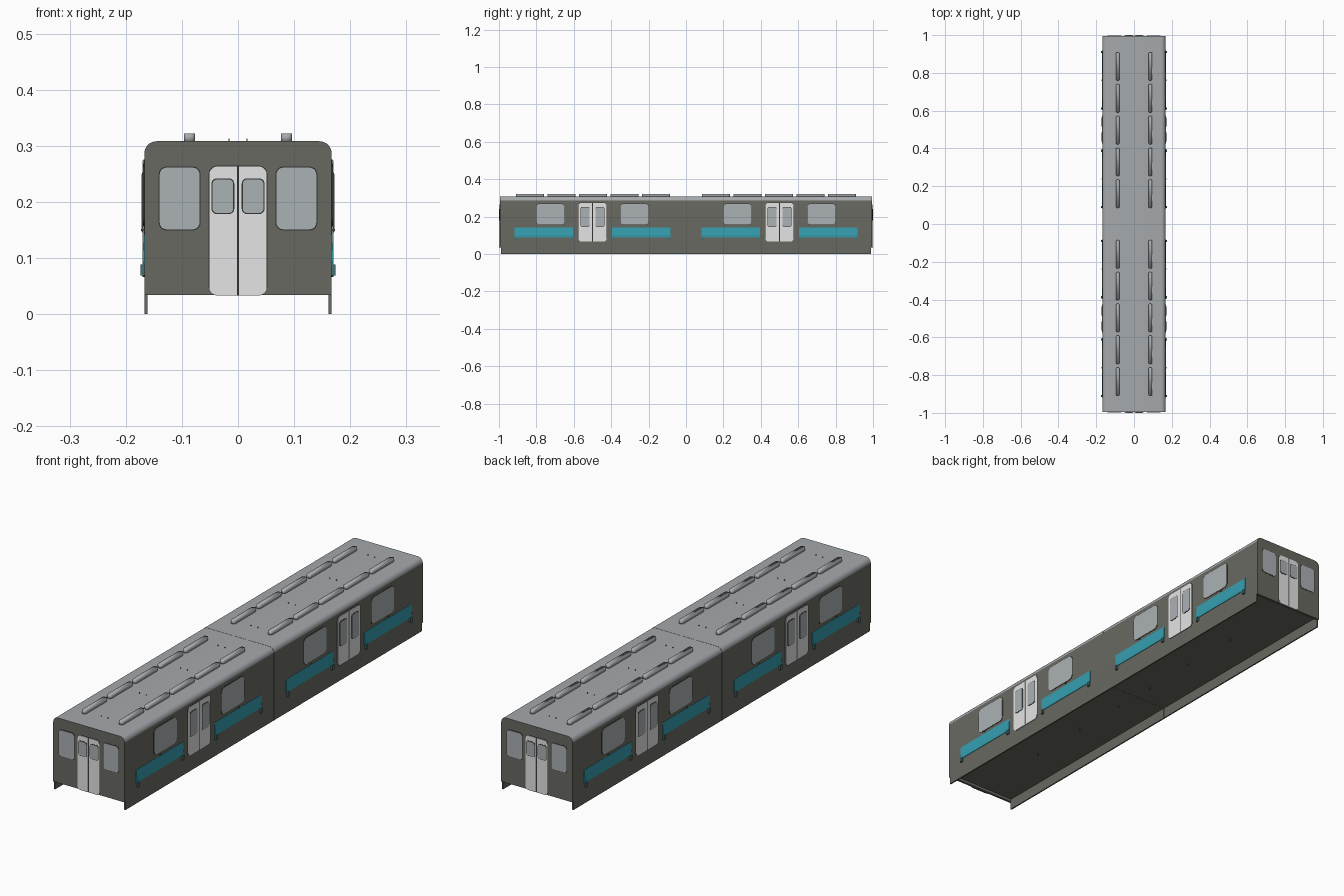
import bpy, bmesh, math
from mathutils import Matrix, Vector

cube = bpy.data.objects.get("Cube")
if cube:
    bpy.data.objects.remove(cube, do_unlink=True)


def material(name, r, g, b):
    m = bpy.data.materials.new(name)
    m.use_nodes = True
    m.diffuse_color = (r, g, b, 1)
    m.node_tree.nodes["Principled BSDF"].inputs["Base Color"].default_value = (r, g, b, 1)
    return m


BODY = material("dark olive grey", 0.14, 0.14, 0.12)
ROOF = material("roof grey", 0.38, 0.40, 0.415)
GLASS = material("window grey", 0.41, 0.44, 0.46)
DOOR = material("door white", 0.78, 0.78, 0.78)
TEAL = material("teal", 0.036, 0.35, 0.44)
BRACKET = material("muted teal", 0.06, 0.16, 0.16)
SEAL = material("black rubber", 0.03, 0.03, 0.028)

UP = Vector((0, 0, 1))


def frame(normal, origin):
    """Local axes: across, up, outward from a vertical surface."""
    n = Vector(normal)
    across = UP.cross(n)
    m = Matrix((across, UP, n)).transposed().to_4x4()
    m.translation = origin
    return m


def rounded(u0, u1, v0, v1, radii, steps=5):
    """Rectangle outline; radii run lower left, lower right, upper right, upper left."""
    corners = [(u0, v0, 1, 1), (u1, v0, -1, 1), (u1, v1, -1, -1), (u0, v1, 1, -1)]
    pts = []
    for i, ((u, v, su, sv), r) in enumerate(zip(corners, radii)):
        if r == 0:
            pts.append((u, v))
            continue
        for k in range(steps + 1):
            a = math.pi * (1 + i / 2 + k / steps / 2)
            pts.append((u + su * r + r * math.cos(a), v + sv * r + r * math.sin(a)))
    return pts


def prism(name, pts, matrix, depth, mat, start=0.0):
    """Extrude a flat outline along the outward axis of the frame."""
    bm = bmesh.new()
    face = bm.faces.new([bm.verts.new((u, v, start)) for u, v in pts])
    ext = bmesh.ops.extrude_face_region(bm, geom=[face])
    top = [g for g in ext["geom"] if isinstance(g, bmesh.types.BMVert)]
    bmesh.ops.translate(bm, verts=top, vec=(0, 0, depth))
    bmesh.ops.transform(bm, matrix=matrix, verts=bm.verts)
    bmesh.ops.recalc_face_normals(bm, faces=bm.faces)
    mesh = bpy.data.meshes.new(name)
    bm.to_mesh(mesh)
    bm.free()
    mesh.materials.append(mat)
    obj = bpy.data.objects.new(name, mesh)
    bpy.context.collection.objects.link(obj)
    return obj


def box(name, xs, ys, z0, z1, mat):
    (x0, x1), (y0, y1) = sorted(xs), sorted(ys)
    return prism(name, rounded(x0, x1, y0, y1, (0,) * 4), Matrix.Translation((0, 0, z0)), z1 - z0, mat)


def window(name, m, u, v0, v1, w, r, lift=0.0):
    """Glass plate on a slightly larger rubber seal."""
    e = 0.002
    prism(name + "_seal", rounded(u - w / 2 - e, u + w / 2 + e, v0 - e, v1 + e, (r + e,) * 4),
          m, 0.001, SEAL, lift)
    prism(name + "_glass", rounded(u - w / 2, u + w / 2, v0, v1, (r,) * 4), m, 0.002, GLASS, lift)


def double_door(name, m, u, half, v0, v1, r, pane, p0, p1):
    """Two leaves with a narrow gap, each with its own pane."""
    e = 0.0015
    prism(name + "_seal", rounded(u - half - e, u + half + e, v0, v1 + e, (r + e,) * 4),
          m, 0.001, SEAL)
    left = rounded(u - half, u - e, v0, v1, (r, 0, 0, r))
    right = rounded(u + e, u + half, v0, v1, (0, r, r, 0))
    for side, pts in ((-1, left), (1, right)):
        prism(name + "_leaf", pts, m, 0.003, DOOR)
        window(name + "_pane", m, u + side * half * 0.53, p0, p1, pane, 0.008, 0.003)


WALL = 0.167
SKIRT = 0.161
END = 0.995
SILL = 0.034
FLOOR = 0.046
TOP = 0.308

# Two car body halves with rounded roof edges, meeting at a hairline seam
for end in (-1, 1):
    outline = rounded(-WALL, WALL, FLOOR, TOP, (0, 0, 0.022, 0.022), 7)
    body = prism("car_body", outline, frame((0, end, 0), (0, 0, 0)), END - 0.0005, BODY, 0.0005)
    body.data.materials.append(ROOF)
    for f in body.data.polygons:
        if abs(f.normal.y) < 0.5 and f.center.z > 0.28:
            f.material_index = 1
    body.select_set(True)
    bpy.context.view_layer.objects.active = body
    bpy.ops.object.shade_smooth_by_angle(angle=math.radians(35))
    body.select_set(False)

# Front and rear ends
for end in (-1, 1):
    m = frame((0, end, 0), (0, end * END, 0))
    box("end_sill", (-SKIRT, SKIRT), (end * (END - 0.01), end * END), SILL, FLOOR, BODY)
    double_door("end_door", m, 0, 0.051, 0.033, 0.263, 0.014, 0.037, 0.18, 0.24)
    for u in (-0.104, 0.104):
        window("end_window", m, u, 0.151, 0.261, 0.071, 0.012)

# Long sides
PANEL = [(0.164, 0.087), (0.169, 0.087), (0.1705, 0.101), (0.168, 0.142), (0.164, 0.142)]
for side in (-1, 1):
    m = frame((side, 0, 0), (side * WALL, 0, 0))
    for half in (-1, 1):
        # Skirt: full length above the sill line, slightly shorter below it
        for reach, z0, z1 in ((0.99, 0, SILL), (END, SILL, FLOOR)):
            box("side_skirt", (side * SKIRT, side * WALL), (half * 0.0005, half * reach), z0, z1, BODY)

        centre = half * 0.5
        double_door("side_door", m, side * centre, 0.075, 0.066, 0.274, 0.016, 0.045, 0.147, 0.25)
        for offset in (-0.225, 0.225):
            window("side_window", m, side * (centre + offset), 0.157, 0.268, 0.15, 0.018)
            y = centre + offset * 1.16
            # Creased teal panel beneath the window, with a bracket under each end
            prism("side_panel", [(side * x, z) for x, z in PANEL],
                  Matrix(((1, 0, 0, 0), (0, 0, 1, y - 0.157), (0, 1, 0, 0), (0, 0, 0, 1))),
                  0.314, TEAL)
            for tip in (-0.149, 0.149):
                box("panel_bracket", (side * 0.164, side * 0.174), (y + tip - 0.006, y + tip + 0.006),
                    0.069, 0.088, BRACKET)
            box("window_sill", (side * 0.164, side * 0.173), (y - 0.003, y + 0.003), 0.148, 0.152, BODY)

    for half in (-1, 1):
        # Soft-shaded roof vents with rounded ends
        for i in range(5):
            y = half * (0.16 + i * 0.1685)
            x = side * 0.0865
            vent = prism("roof_vent", rounded(x - 0.01, x + 0.01, y - 0.075, y + 0.075, (0.008,) * 4),
                         Matrix.Translation((0, 0, TOP - 0.002)), 0.016, ROOF)
            for f in vent.data.polygons:
                f.use_smooth = True
        # Pole tips above the roof
        for y in (0.11, 0.36, 0.635, 0.89):
            x = side * 0.016
            box("pole_tip", (x - 0.001, x + 0.001), (half * y - 0.001, half * y + 0.001),
                TOP - 0.002, TOP + 0.005, BODY)

# Short studs under the floor
for y in (-0.62, -0.35, -0.1, 0.1, 0.35, 0.62):
    box("floor_stud", (-0.001, 0.001), (y - 0.001, y + 0.001), SILL + 0.001, FLOOR + 0.002, BODY)
